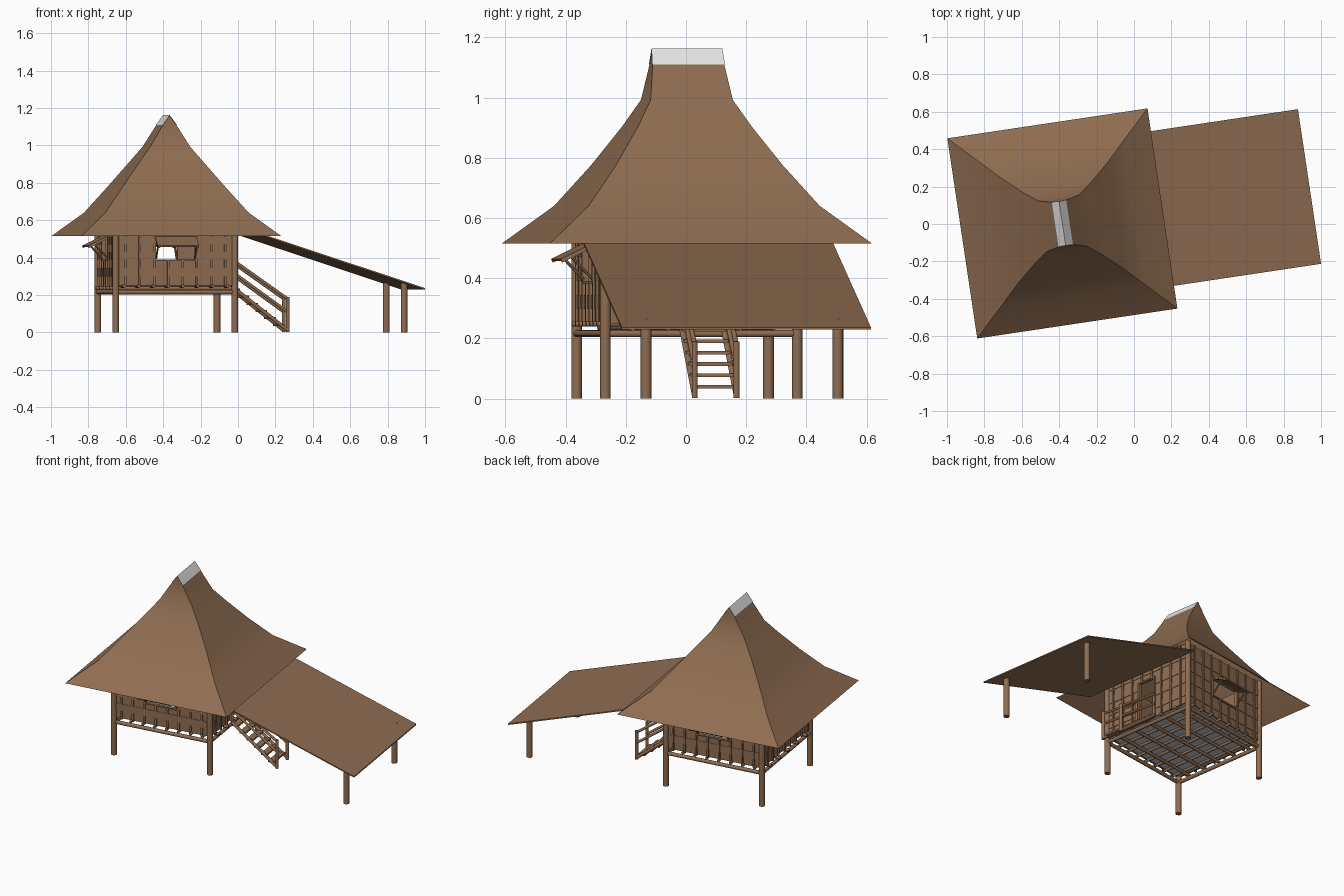
import bpy, bmesh, math
from mathutils import Matrix, Vector

if "Cube" in bpy.data.objects:
    bpy.data.objects.remove(bpy.data.objects["Cube"])

# The whole hut is modelled square to its own axes, then turned and placed
PLACE = Matrix.Translation((-0.383, 0.003, 0)) @ Matrix.Rotation(math.radians(8.5), 4, 'Z')


def material(name, rgb):
    m = bpy.data.materials.new(name)
    m.diffuse_color = (*rgb, 1)
    m.use_nodes = True
    m.node_tree.nodes["Principled BSDF"].inputs["Base Color"].default_value = m.diffuse_color
    return m


WOOD = material("brown wood", (0.28, 0.155, 0.083))
GREY = material("light grey", (0.8, 0.8, 0.8))
FLOOR = material("floor grey", (0.52, 0.58, 0.64))


def finish(name, bm, mat, smooth=False):
    me = bpy.data.meshes.new(name)
    bm.to_mesh(me)
    bm.free()
    me.materials.append(mat)
    ob = bpy.data.objects.new(name, me)
    bpy.context.collection.objects.link(ob)
    ob.matrix_world = PLACE
    if smooth:
        bpy.ops.object.select_all(action='DESELECT')
        ob.select_set(True)
        bpy.context.view_layer.objects.active = ob
        bpy.ops.object.shade_smooth_by_angle(angle=math.radians(35))
    return ob


def add_box(bm, lo, hi, mat=Matrix()):
    lo, hi = Vector(lo), Vector(hi)
    m = mat @ Matrix.Translation((lo + hi) / 2) @ Matrix.Diagonal((*(hi - lo), 1))
    bmesh.ops.create_cube(bm, size=1, matrix=m)


def add_rod(bm, a, b, r, mat=Matrix(), sides=12):
    a, b = mat @ Vector(a), mat @ Vector(b)
    d = b - a
    m = Matrix.Translation((a + b) / 2) @ d.to_track_quat('Z', 'Y').to_matrix().to_4x4()
    bmesh.ops.create_cone(bm, cap_ends=True, segments=sides, radius1=r, radius2=r,
                          depth=d.length, matrix=m)


# Curved hip roof: half width, half depth, height of each ring
RINGS = [(0.541, 0.541, 0.515), (0.388, 0.388, 0.64), (0.28, 0.28, 0.775),
         (0.178, 0.19, 0.905), (0.109, 0.138, 0.992), (0.036, 0.12, 1.11)]
bm = bmesh.new()
rings = [[bm.verts.new((sx * a, sy * b, z)) for sx, sy in ((-1, -1), (1, -1), (1, 1), (-1, 1))]
         for a, b, z in RINGS]
for low, up in zip(rings, rings[1:]):
    for i in range(4):
        j = (i + 1) % 4
        bm.faces.new((low[i], low[j], up[j], up[i]))
f, b = bm.verts.new((0, -0.118, 1.16)), bm.verts.new((0, 0.118, 1.16))
t = rings[-1]
bm.faces.new((t[0], t[1], f))
bm.faces.new((t[1], t[2], b, f))
bm.faces.new((t[2], t[3], b))
bm.faces.new((t[3], t[0], f, b))
finish("main_roof", bm, WOOD, True)

# Grey ridge cap: two sloping plates
bm = bmesh.new()
p = [bm.verts.new(c) for c in ((-0.039, -0.122, 1.109), (-0.039, 0.122, 1.109), (0, 0.119, 1.163),
                               (0, -0.119, 1.163), (0.039, -0.122, 1.109), (0.039, 0.122, 1.109))]
bm.faces.new((p[0], p[3], p[2], p[1]))
bm.faces.new((p[4], p[5], p[2], p[3]))
finish("ridge_cap", bm, GREY)

# Lean-to roof sheet
bm = bmesh.new()
prof = [(0.37, 0.555), (1.336, 0.237), (1.336, 0.229), (0.37, 0.547)]
lo = [bm.verts.new((x, -0.418, z)) for x, z in prof]
hi = [bm.verts.new((x, 0.418, z)) for x, z in prof]
bm.faces.new(lo)
bm.faces.new(hi[::-1])
for i in range(4):
    j = (i + 1) % 4
    bm.faces.new((lo[i], hi[i], hi[j], lo[j]))
bmesh.ops.recalc_face_normals(bm, faces=bm.faces)
finish("lean_to_roof", bm, WOOD)

# Round posts of the house and the lean-to
H = 0.322
bm = bmesh.new()
for sy in (-1, 1):
    for sx in (-1, 1):
        add_rod(bm, (sx * H, sy * H, 0), (sx * H, sy * H, 0.67), 0.018, sides=16)
    add_rod(bm, (1.237, sy * H, 0), (1.237, sy * H, 0.265), 0.018, sides=16)
finish("posts", bm, WOOD, True)

# Perimeter beams and floor joists
bm = bmesh.new()
for s in (-1, 1):
    add_rod(bm, (-H, s * H, 0.216), (H, s * H, 0.216), 0.012)
    add_rod(bm, (s * H, -H, 0.216), (s * H, H, 0.216), 0.012)
for i in range(5):
    y = -0.24 + 0.12 * i
    add_rod(bm, (-0.345, y, 0.236), (0.345, y, 0.236), 0.01)
for i in range(8):
    x = -0.28 + 0.08 * i
    add_rod(bm, (x, -0.345, 0.248), (x, 0.345, 0.248), 0.009)
finish("floor_beams", bm, WOOD, True)

bm = bmesh.new()
add_box(bm, (-0.315, -0.315, 0.252), (0.315, 0.315, 0.262))
finish("floor", bm, FLOOR)

# Walls: lapped boards with vertical battens, one opening each
# Wall space: x along the wall, -y outward
TOP = 0.66
for k, side in enumerate(("front", "right", "back", "left")):
    turn = Matrix.Rotation(k * math.pi / 2, 4, 'Z')
    door = side == "right"
    w, z0, z1 = (0.062, 0.25, 0.52) if door else (0.112, 0.39, 0.51)
    bm = bmesh.new()
    zs = sorted({0.25, 0.30, 0.345, 0.39, 0.43, 0.47, z1, 0.56, 0.61, TOP})
    for n, (a, c) in enumerate(zip(zs, zs[1:])):
        out = -H - 0.004 - 0.003 * (n % 2)
        mid = (a + c) / 2
        spans = [(-H, -w), (w, H)] if z0 < mid < z1 else [(-H, H)]
        for x0, x1 in spans:
            add_box(bm, (x0, out, a), (x1, -H + 0.006, c), turn)
    finish(side + "_wall", bm, WOOD)

    bm = bmesh.new()
    for i in range(8):
        x = -0.27 + 0.54 * i / 7
        inside = abs(x) < w
        for a, c in ([(0.245, z0), (z1, TOP)] if inside else [(0.245, TOP)]):
            if c - a > 0.02:
                add_box(bm, (x - 0.006, -H - 0.013, a), (x + 0.006, -H, c), turn)
    # Frame of the opening
    for s in (-1, 1):
        add_box(bm, (s * w - 0.006, -H - 0.014, z0), (s * w + 0.006, -H + 0.008, z1), turn)
    add_box(bm, (-w, -H - 0.014, z1 - 0.004), (w, -H + 0.008, z1 + 0.006), turn)
    if not door:
        add_box(bm, (-w, -H - 0.014, z0 - 0.008), (w, -H + 0.008, z0), turn)
    finish(side + "_battens", bm, WOOD)

    # Propped-open shutter
    if not door:
        bm = bmesh.new()
        tilt = turn @ Matrix.Translation((0, -H - 0.01, 0.512)) @ Matrix.Rotation(math.radians(26), 4, 'X')
        add_box(bm, (-0.112, -0.118, -0.004), (0.112, 0, 0.004), tilt)
        for s in (-1, 1):
            add_box(bm, (s * 0.104 - 0.006, -0.118, -0.009), (s * 0.104 + 0.006, 0, -0.003), tilt)
            add_rod(bm, (s * 0.104, -H - 0.085, 0.475), (s * 0.104, -H - 0.008, 0.395), 0.005, turn, 8)
        finish(side + "_shutter", bm, WOOD)

# Stair with round treads, stringers and two rails each side
bm = bmesh.new()
TOPX, ENDX = 0.345, 0.645
for s in (-1, 1):
    y = s * 0.07
    add_rod(bm, (TOPX, y, 0.245), (ENDX, y, 0.012), 0.01)
    add_rod(bm, (ENDX, y, 0.003), (ENDX, y, 0.19), 0.01)
    add_rod(bm, (TOPX, y, 0.245), (TOPX, y, 0.40), 0.008)
    for top, end in ((0.39, 0.18), (0.325, 0.11)):
        add_rod(bm, (TOPX, y, top), (ENDX, y, end), 0.008)
for i in range(6):
    q = (i + 0.75) / 6.2
    x, z = ENDX + (TOPX - ENDX) * q, 0.012 + 0.233 * q
    add_box(bm, (x - 0.02, -0.075, z - 0.006), (x + 0.02, 0.075, z + 0.006))
finish("stair", bm, WOOD)
